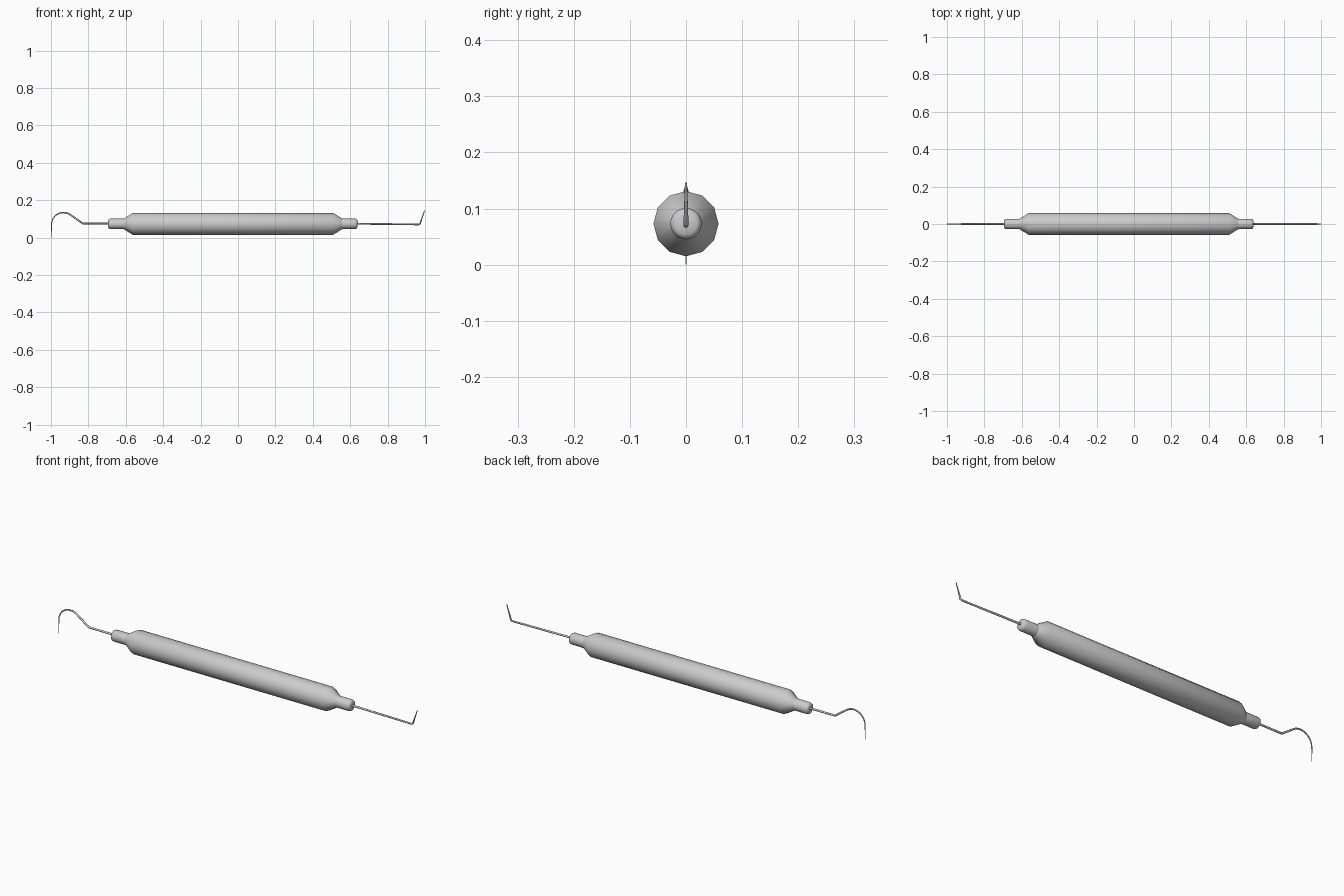
import bpy, math

if "Cube" in bpy.data.objects:
    bpy.data.objects.remove(bpy.data.objects["Cube"])

AXIS_Z = 0.073


def lathe_x(name, profile, sides, angle=40):
    """Revolve (x, radius) points around the long axis, capped at both ends."""
    verts, faces = [], []
    for x, r in profile:
        for i in range(sides):
            a = 2 * math.pi * i / sides
            verts.append((x, r * math.cos(a), AXIS_Z + r * math.sin(a)))
    n = len(profile)
    for k in range(n - 1):
        for i in range(sides):
            j = (i + 1) % sides
            faces.append((k * sides + j, k * sides + i,
                          (k + 1) * sides + i, (k + 1) * sides + j))
    faces.append(tuple(range(sides)))
    faces.append(tuple(reversed(range((n - 1) * sides, n * sides))))
    finish(name, verts, [f[::-1] for f in faces] if profile[0][0] > profile[-1][0] else faces, angle)


def finish(name, verts, faces, angle):
    import bmesh
    mesh = bpy.data.meshes.new(name)
    mesh.from_pydata(verts, [], faces)
    bm = bmesh.new()
    bm.from_mesh(mesh)
    bmesh.ops.recalc_face_normals(bm, faces=bm.faces)
    bm.to_mesh(mesh)
    bm.free()
    obj = bpy.data.objects.new(name, mesh)
    bpy.context.collection.objects.link(obj)
    bpy.ops.object.select_all(action='DESELECT')
    bpy.context.view_layer.objects.active = obj
    obj.select_set(True)
    bpy.ops.object.shade_smooth_by_angle(angle=math.radians(angle))


def wire(name, path):
    """Round tapering wire through (x, z, radius) points."""
    curve = bpy.data.curves.new(name, 'CURVE')
    curve.dimensions = '3D'
    curve.bevel_depth = 1.0
    curve.bevel_resolution = 2
    curve.use_fill_caps = True
    spline = curve.splines.new('POLY')
    spline.points.add(len(path) - 1)
    for p, (x, z, r) in zip(spline.points, path):
        p.co = (x, 0, z, 1)
        p.radius = r
    spline.use_smooth = True
    bpy.context.collection.objects.link(bpy.data.objects.new(name, curve))


# Twelve-sided grip with a tapered shoulder at each end
lathe_x("handle", [(-0.615, 0.026), (-0.563, 0.058), (0.509, 0.058), (0.561, 0.026)], 12)

# Rounded collars that hold the wire tips
for name, inner, outer in (("left_collar", -0.60, -0.694), ("right_collar", 0.546, 0.638)):
    d = math.copysign(1, outer)
    lathe_x(name, [(inner, 0.028), (outer - d * 0.012, 0.028), (outer - d * 0.004, 0.025),
                   (outer, 0.019)], 24)

# Hooked explorer tip: straight shank, slope up, round arch, straight drop to a point
arch = []
for i in range(11):
    a = math.radians(52 + 128 * i / 10)
    arch.append((-0.933 + 0.064 * math.cos(a), 0.070 + 0.064 * math.sin(a), 0.0045 - 0.0002 * i))
wire("hook_tip", [(-0.68, 0.075, 0.005), (-0.826, 0.075, 0.005), (-0.832, 0.077, 0.005)]
     + arch + [(-0.998, 0.0, 0.001)])

# Straight probe tip: long shank with an angled point
wire("probe_tip", [(0.62, 0.0745, 0.005), (0.965, 0.070, 0.0045), (0.973, 0.073, 0.0045),
                   (0.998, 0.146, 0.002)])
